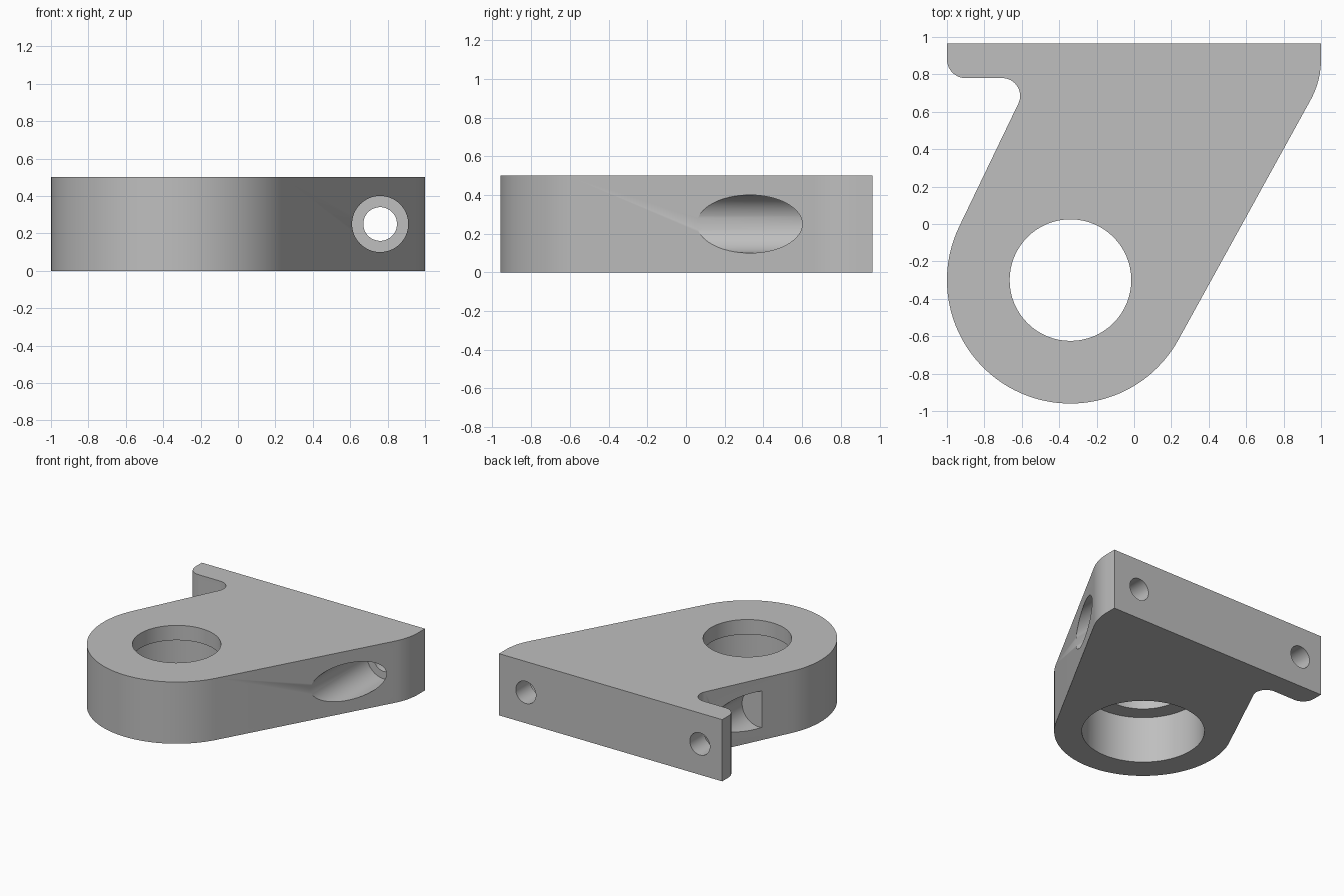
import bpy, bmesh
from math import radians, cos, sin, pi
from mathutils import Matrix

if "Cube" in bpy.data.objects:
    bpy.data.objects.remove(bpy.data.objects["Cube"])

THICK = 0.5
BOSS = (-0.34, -0.30)
BACK = 0.965
FLANGE = 0.78

grey = bpy.data.materials.new("plain_grey")
grey.use_nodes = True
COLOUR = (0.52, 0.52, 0.52, 1)
grey.diffuse_color = COLOUR
grey.node_tree.nodes["Principled BSDF"].inputs["Base Color"].default_value = COLOUR


def arc(cx, cy, r, start, end, steps):
    angles = [radians(start + (end - start) * i / steps) for i in range(steps + 1)]
    return [(cx + r * cos(a), cy + r * sin(a)) for a in angles]


def make_object(name, bm):
    mesh = bpy.data.meshes.new(name)
    bmesh.ops.recalc_face_normals(bm, faces=bm.faces)
    bm.to_mesh(mesh)
    bm.free()
    mesh.materials.append(grey)
    obj = bpy.data.objects.new(name, mesh)
    bpy.context.collection.objects.link(obj)
    return obj


def cut_cylinder(target, radius, depth, matrix):
    """Subtract a cylinder from the target and discard the cutter."""
    bm = bmesh.new()
    bmesh.ops.create_cone(bm, cap_ends=True, segments=64, radius1=radius,
                          radius2=radius, depth=depth, matrix=matrix)
    cutter = make_object("hole_cutter", bm)
    cutter.hide_render = True
    mod = target.modifiers.new("hole", "BOOLEAN")
    mod.operation = "DIFFERENCE"
    mod.solver = "EXACT"
    mod.object = cutter
    bpy.context.view_layer.objects.active = target
    bpy.ops.object.modifier_apply(modifier=mod.name)
    bpy.data.objects.remove(cutter)


def cut_z(target, radius, z0, z1):
    cut_cylinder(target, radius, z1 - z0,
                 Matrix.Translation((*BOSS, (z0 + z1) / 2)))


def cut_y(target, radius, x, y0, y1):
    cut_cylinder(target, radius, y1 - y0,
                 Matrix.Translation((x, (y0 + y1) / 2, THICK / 2))
                 @ Matrix.Rotation(pi / 2, 4, "X"))


# Outline: back flange, left notch, round boss, sloping right side
outline = [(1, BACK), (-1, BACK)]
outline += arc(-0.90, 0.88, 0.10, 180, 270, 12)
outline += arc(-0.704, 0.685, 0.095, 90, -25.8, 16)
outline += arc(*BOSS, 0.66, 154.2, 331.4, 56)
outline += arc(0.55, 0.88, 0.45, -28.6, 0, 10)

bm = bmesh.new()
base = bm.faces.new([bm.verts.new((x, y, 0)) for x, y in outline])
top = bmesh.ops.extrude_face_region(bm, geom=[base])
bmesh.ops.translate(bm, vec=(0, 0, THICK),
                    verts=[v for v in top["geom"] if isinstance(v, bmesh.types.BMVert)])
bracket = make_object("mounting_bracket", bm)

# Main bore with a wider recess from below
cut_z(bracket, 0.325, -0.1, THICK + 0.1)
cut_z(bracket, 0.455, -0.1, 0.38)

# Screw holes through the flange, each with a wide screw-head channel
for x, channel_start in ((0.76, -0.1), (-0.80, 0.21)):
    cut_y(bracket, 0.09, x, 0.7, BACK + 0.1)
    cut_y(bracket, 0.15, x, channel_start, FLANGE)

bpy.ops.object.select_all(action="DESELECT")
bracket.select_set(True)
bpy.context.view_layer.objects.active = bracket
bpy.ops.object.shade_smooth_by_angle(angle=radians(30))
